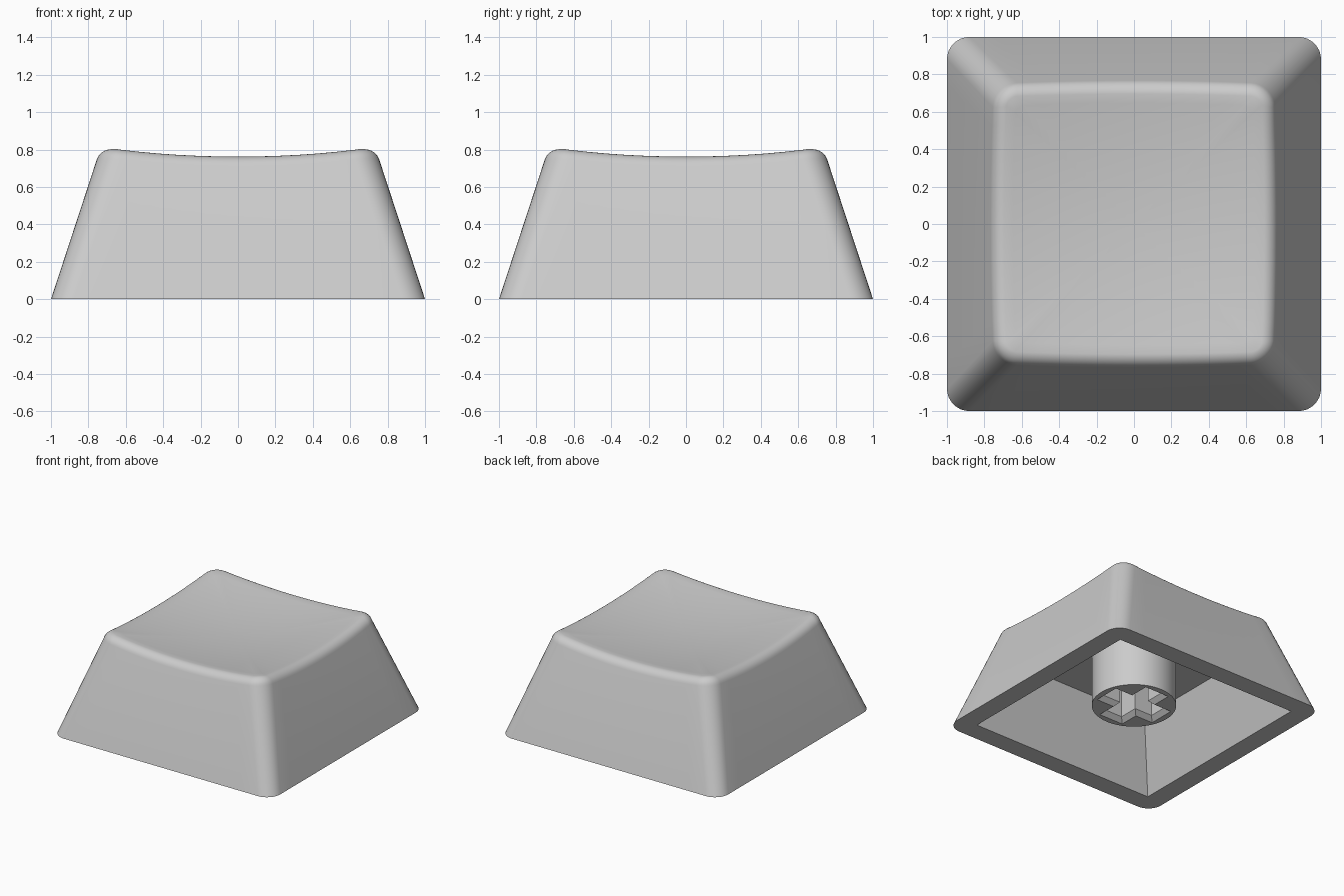
import bpy, bmesh, math

if "Cube" in bpy.data.objects:
    bpy.data.objects.remove(bpy.data.objects["Cube"])

DRAFT = 0.328            # inward lean of the side walls per unit of height
FILLET = 0.075           # rounding between walls and dished top
MOUTH = 0.84             # half width of the cavity opening
CEILING = 0.645          # half width of the cavity ceiling
CAVITY_Z = 0.53          # height of the cavity ceiling

grey = bpy.data.materials.new("mid_grey")
grey.diffuse_color = (0.6, 0.6, 0.6, 1)
grey.use_nodes = True
grey.node_tree.nodes["Principled BSDF"].inputs["Base Color"].default_value = grey.diffuse_color


def rounded_square(half, r, side=12, corner=8):
    """Outline points of a rounded square, counter-clockwise."""
    pts = []
    c = half - r
    for ca, sa in ((1, 0), (0, 1), (-1, 0), (0, -1)):
        quarter = [(half, -c + 2 * c * i / side) for i in range(side)]
        for i in range(corner):
            a = math.pi / 2 * i / corner
            quarter.append((c + r * math.cos(a), c + r * math.sin(a)))
        pts += [(x * ca - y * sa, x * sa + y * ca) for x, y in quarter]
    return pts


def cross(a, b):
    """Outline of a plus sign with arm length a and half arm width b."""
    pts = []
    for ca, sa in ((1, 0), (0, 1), (-1, 0), (0, -1)):
        pts += [(x * ca - y * sa, x * sa + y * ca) for x, y in ((a, -b), (a, b), (b, b))]
    return pts


def dish(x, y):
    return 0.7145 + 0.1 * (x * x + y * y)


def add_ring(bm, pts, z=None):
    return [bm.verts.new(p if z is None else (p[0], p[1], z)) for p in pts]


def bridge(bm, a, b):
    n = len(a)
    for i in range(n):
        bm.faces.new((a[i], a[(i + 1) % n], b[(i + 1) % n], b[i]))


def fill_between(bm, a, b):
    """Flat face between an outer and an inner loop."""
    edges = []
    for loop in (a, b):
        for i in range(len(loop)):
            pair = (loop[i - 1], loop[i])
            edges.append(bm.edges.get(pair) or bm.edges.new(pair))
    bmesh.ops.triangle_fill(bm, edges=edges, use_beauty=True, normal=(0, 0, -1))


def finish(bm, name):
    bmesh.ops.recalc_face_normals(bm, faces=bm.faces)
    me = bpy.data.meshes.new(name)
    bm.to_mesh(me)
    bm.free()
    me.materials.append(grey)
    ob = bpy.data.objects.new(name, me)
    bpy.context.collection.objects.link(ob)
    bpy.ops.object.select_all(action='DESELECT')
    ob.select_set(True)
    bpy.context.view_layer.objects.active = ob
    bpy.ops.object.shade_smooth_by_angle(angle=math.radians(30))


# Cap shell: drafted walls, rounded shoulder, dished top, tapered cavity
bm = bmesh.new()
base = rounded_square(1.0, 0.12)
lean = math.atan(DRAFT)
rise = FILLET * (1 - math.sin(lean))

# Shoulder rings follow the dish, so their height varies around the rim
rim_z = [dish(x * 0.69, y * 0.69) for x, y in base]
rings = [add_ring(bm, base, 0)]
steps = 6
for s in range(steps + 1):
    phi = lean + (math.pi / 2 - lean) * s / steps
    dx = FILLET * (math.cos(lean) - math.cos(phi))
    dz = FILLET * (math.sin(phi) - math.sin(lean))
    pts = []
    for i, zr in enumerate(rim_z):
        z0 = zr - rise
        x, y = rounded_square(1 - DRAFT * z0 - dx, 0.13 - dx)[i]
        pts.append((x, y, z0 + dz))
    rings.append(add_ring(bm, pts))
rim = [v.co.copy() for v in rings[-1]]
for f in (0.93, 0.8, 0.65, 0.5, 0.35, 0.2, 0.08):
    pts = []
    for p in rim:
        blend = p.z - dish(p.x, p.y)
        x, y = p.x * f, p.y * f
        pts.append((x, y, dish(x, y) + blend * f ** 4))
    rings.append(add_ring(bm, pts))
for a, b in zip(rings, rings[1:]):
    bridge(bm, a, b)
centre = bm.verts.new((0, 0, dish(0, 0)))
last = rings[-1]
for i in range(len(last)):
    bm.faces.new((last[i - 1], last[i], centre))

# Tapered cavity under the cap
square = [(1, -1), (1, 1), (-1, 1), (-1, -1)]
mouth = add_ring(bm, [(x * MOUTH, y * MOUTH) for x, y in square], 0)
ceiling = add_ring(bm, [(x * CEILING, y * CEILING) for x, y in square], CAVITY_Z)
bridge(bm, mouth, ceiling)
bm.faces.new(ceiling)
fill_between(bm, rings[0], mouth)
finish(bm, "cap_shell")

# Stem: round post with a cross-shaped socket, chamfered at the mouth
bm = bmesh.new()
R, Z0 = 0.318, 0.11
circle = [(R * math.cos(math.tau * i / 48), R * math.sin(math.tau * i / 48)) for i in range(48)]
post = [add_ring(bm, circle, z) for z in (Z0, CAVITY_Z)]
socket = [add_ring(bm, cross(0.27, 0.11), Z0),
          add_ring(bm, cross(0.235, 0.075), Z0 + 0.035),
          add_ring(bm, cross(0.235, 0.075), CAVITY_Z)]
bridge(bm, *post)
bridge(bm, socket[0], socket[1])
bridge(bm, socket[1], socket[2])
fill_between(bm, post[0], socket[0])
fill_between(bm, post[1], socket[2])
finish(bm, "stem")
